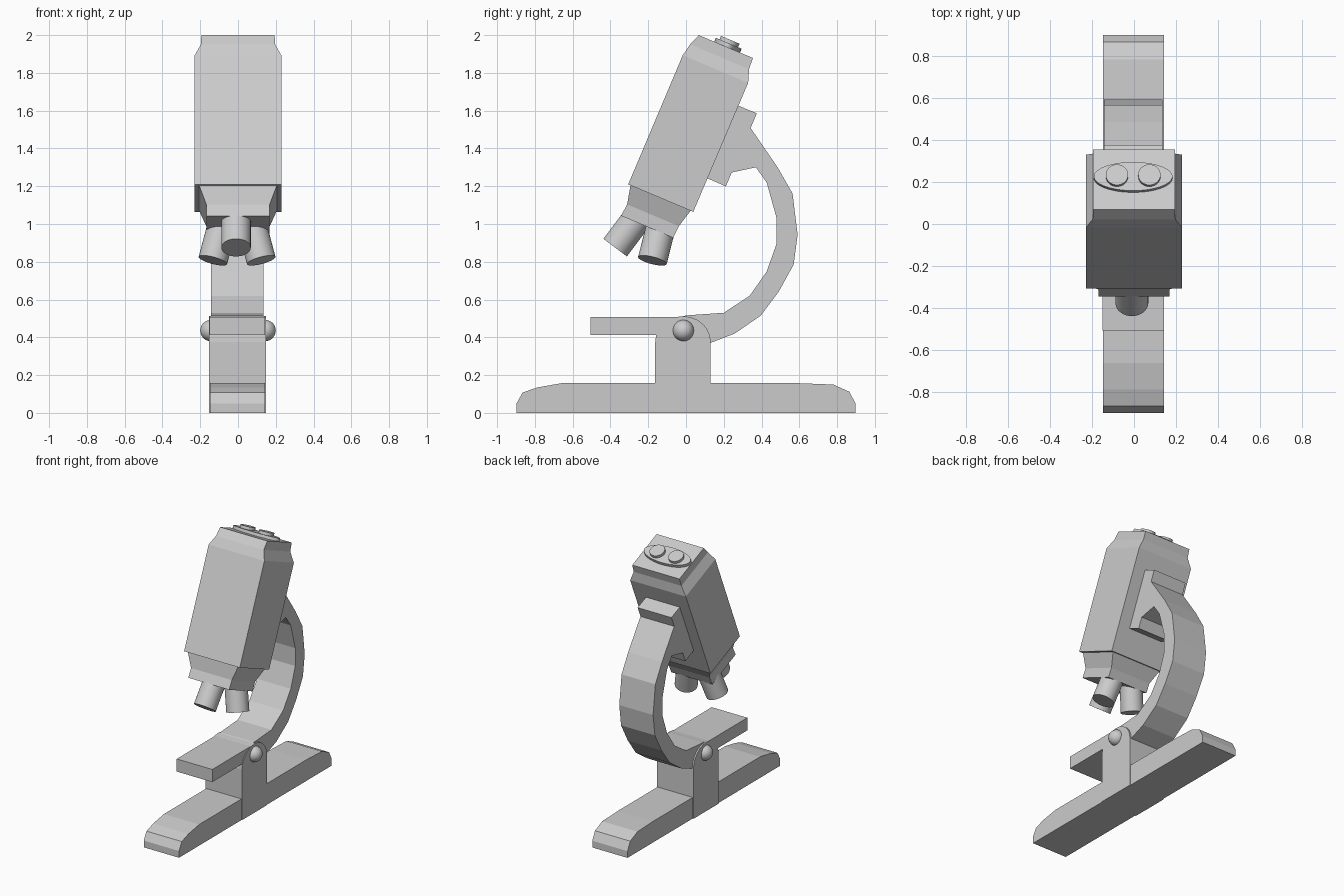
import bpy, bmesh, math
from mathutils import Matrix, Vector

if "Cube" in bpy.data.objects:
    bpy.data.objects.remove(bpy.data.objects["Cube"])

# Tilted frame of the optical head: local y = front to back, local z = along the tube
TILT = Matrix.Translation((0, -0.306, 1.21)) @ Matrix.Rotation(math.radians(-22.9), 4, 'X')


def finish(name, bm, matrix=Matrix.Identity(4), smooth=False):
    bmesh.ops.recalc_face_normals(bm, faces=bm.faces)
    bm.transform(matrix)
    mesh = bpy.data.meshes.new(name)
    bm.to_mesh(mesh)
    bm.free()
    ob = bpy.data.objects.new(name, mesh)
    bpy.context.collection.objects.link(ob)
    if smooth:
        bpy.ops.object.select_all(action='DESELECT')
        bpy.context.view_layer.objects.active = ob
        ob.select_set(True)
        bpy.ops.object.shade_smooth_by_angle(angle=math.radians(40))
    return ob


def extrude_x(name, profile, x0, x1):
    """Extrude a (y, z) outline from x0 to x1."""
    bm = bmesh.new()
    face = bm.faces.new([bm.verts.new((x0, y, z)) for y, z in profile])
    ret = bmesh.ops.extrude_face_region(bm, geom=[face])
    verts = [g for g in ret['geom'] if isinstance(g, bmesh.types.BMVert)]
    bmesh.ops.translate(bm, verts=verts, vec=(x1 - x0, 0, 0))
    return finish(name, bm)


def loft(name, sections):
    """Join rectangles (height, half width, front, back) in the tilted frame."""
    bm = bmesh.new()
    rings = [[bm.verts.new(p) for p in ((-w, f, h), (w, f, h), (w, b, h), (-w, b, h))]
             for h, w, f, b in sections]
    for r, s in zip(rings, rings[1:]):
        for i in range(4):
            j = (i + 1) % 4
            bm.faces.new((r[i], r[j], s[j], s[i]))
    bm.faces.new(rings[0])
    bm.faces.new(rings[-1])
    return finish(name, bm, TILT)


def cylinder(name, radius, depth, matrix):
    """Cylinder rising from the origin of the given frame."""
    bm = bmesh.new()
    bmesh.ops.create_cone(bm, cap_ends=True, segments=32, radius1=radius, radius2=radius,
                          depth=depth, matrix=Matrix.Translation((0, 0, depth / 2)))
    return finish(name, bm, matrix, smooth=True)


# Foot
extrude_x("base", [(-0.897, 0), (-0.897, 0.05), (-0.865, 0.108), (-0.785, 0.135), (-0.66, 0.157),
                   (0.60, 0.157), (0.78, 0.15), (0.865, 0.112), (0.897, 0.05), (0.897, 0)],
          -0.147, 0.143)

# Round-topped pivot bracket
arch = [(-0.016 + 0.147 * math.cos(a), 0.375 + 0.137 * math.sin(a))
        for a in (math.pi * i / 12 for i in range(13))]
extrude_x("pivot_bracket", arch + [(-0.163, 0), (0.131, 0)], -0.154, 0.147)

# Pivot knobs
for side, label in ((-1, "left"), (1, "right")):
    bm = bmesh.new()
    bmesh.ops.create_uvsphere(bm, u_segments=24, v_segments=16, radius=0.056)
    finish("pivot_knob_" + label, bm, Matrix.Translation((side * 0.144, -0.014, 0.436)), True)

# Stage
extrude_x("stage", [(-0.506, 0.413), (0.0, 0.413), (0.0, 0.507), (-0.506, 0.507)], -0.15, 0.143)

# Curved arm
extrude_x("arm", [(-0.06, 0.50), (0.0, 0.516), (0.20, 0.53), (0.337, 0.62), (0.427, 0.748),
                  (0.48, 0.897), (0.48, 1.03), (0.427, 1.22), (0.37, 1.30), (0.243, 1.273),
                  (0.20, 1.32), (0.30, 1.53), (0.343, 1.507), (0.485, 1.30), (0.564, 1.162),
                  (0.591, 0.944), (0.57, 0.785), (0.491, 0.642), (0.396, 0.515), (0.258, 0.42),
                  (0.131, 0.371), (0.0, 0.36), (-0.06, 0.40)],
          -0.143, 0.135)

# Mounting plate between arm and head
extrude_x("mounting_plate", [(0.285, 1.623), (0.375, 1.586), (0.211, 1.199), (0.118, 1.24),
                             (0.09, 1.25), (0.257, 1.635)], -0.143, 0.135)

# Head and nosepiece
loft("head", [(0, 0.229, 0, 0.374), (0.742, 0.229, 0, 0.376),
              (0.811, 0.196, 0.014, 0.352), (0.873, 0.194, 0.037, 0.348)])
loft("nosepiece", [(-0.168, 0.168, 0.03, 0.329), (-0.1, 0.168, 0.036, 0.333),
                   (0.005, 0.208, 0.012, 0.36)])

# Oval eyepiece mount and two eyepieces
cylinder("eyepiece_mount", 1, 0.035, TILT @ Matrix.Translation((-0.004, 0.2, 0.86))
         @ Matrix.Diagonal((0.187, 0.074, 1, 1)))
for side, label in ((-1, "left"), (1, "right")):
    cylinder("eyepiece_" + label, 0.053, 0.055,
             TILT @ Matrix.Translation((side * 0.077 - 0.004, 0.2, 0.86)))

# Splayed objective lenses: free end centre and axis towards the nosepiece
for label, end, axis in (("front", (-0.01, -0.375, 0.875), (0, 0.6, 0.8)),
                         ("left", (-0.133, -0.178, 0.807), (0.25, 0.24, 0.94)),
                         ("right", (0.123, -0.178, 0.807), (-0.25, 0.24, 0.94))):
    turn = Vector(axis).to_track_quat('Z', 'Y').to_matrix().to_4x4()
    cylinder("objective_" + label, 0.078, 0.23, Matrix.Translation(end) @ turn)
